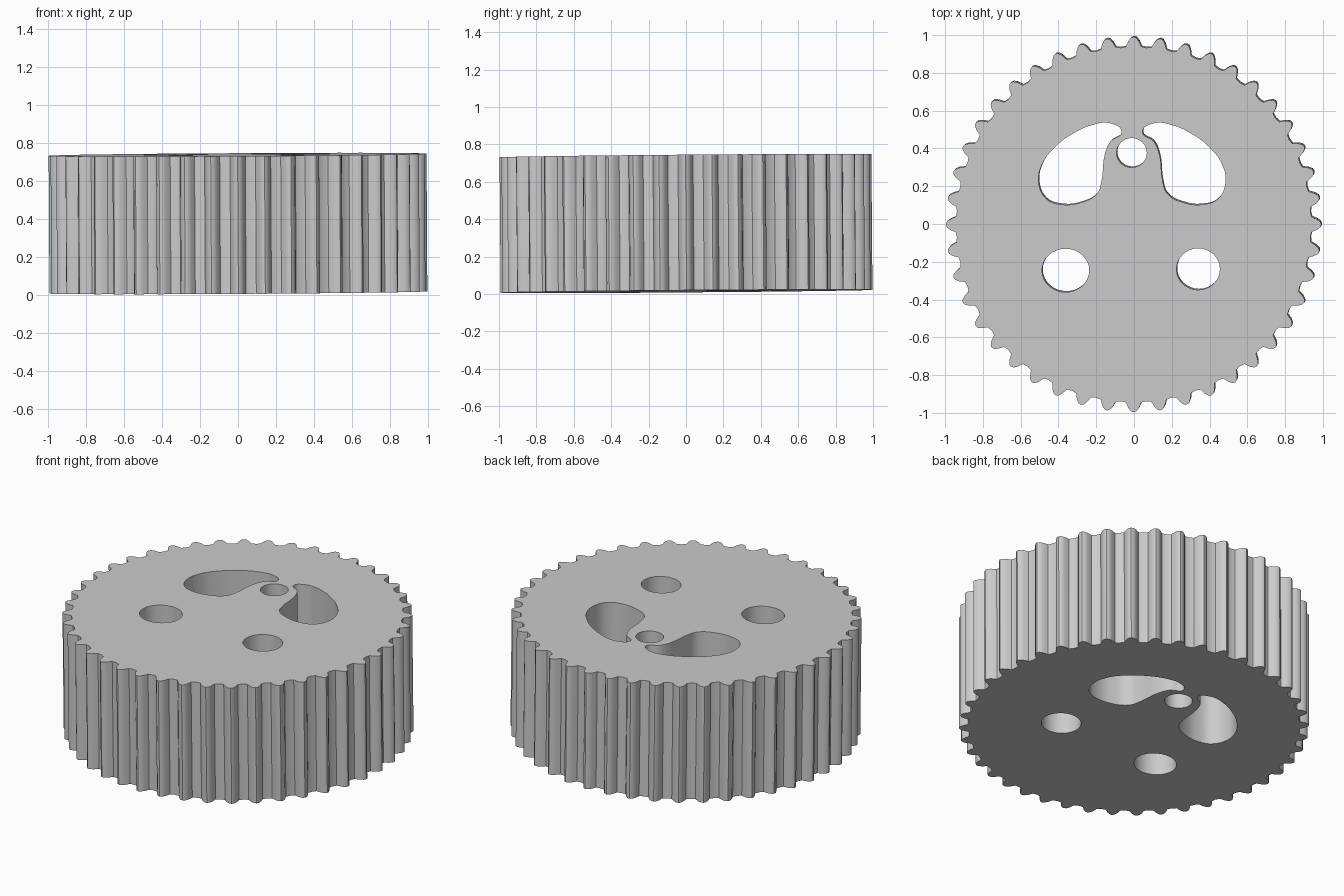
import bpy
from math import sin, cos, pi, radians

if "Cube" in bpy.data.objects:
    bpy.data.objects.remove(bpy.data.objects["Cube"])

TEETH, HEIGHT, BASE = 44, 0.725, 0.014

curve = bpy.data.curves.new("gear_wheel", 'CURVE')
curve.dimensions = '2D'
curve.fill_mode = 'BOTH'
curve.extrude = HEIGHT / 2


def poly(points):
    s = curve.splines.new('POLY')
    s.points.add(len(points) - 1)
    for p, (x, y) in zip(s.points, points):
        p.co = (x, y, 0, 1)
    s.use_cyclic_u = True


def hole(cx, cy, rx, ry, n=32):
    poly([(cx + rx * cos(2 * pi * i / n), cy + ry * sin(2 * pi * i / n)) for i in range(n)])


def smooth_loop(points):
    s = curve.splines.new('BEZIER')
    s.bezier_points.add(len(points) - 1)
    s.resolution_u = 5
    for b, (x, y) in zip(s.bezier_points, points):
        b.co = (x, y, 0)
        b.handle_left_type = b.handle_right_type = 'AUTO'
    s.use_cyclic_u = True


# Toothed rim: rounded tips and shallow valleys
tooth = [(-0.5, 0.938), (-0.30, 0.943), (-0.20, 0.972), (-0.10, 0.989),
         (0.0, 0.994), (0.10, 0.989), (0.20, 0.972), (0.30, 0.943)]
rim = []
for i in range(TEETH):
    for t, r in tooth:
        a = pi / 2 + (i + t) * 2 * pi / TEETH
        rim.append((r * cos(a), r * sin(a)))
poly(rim)

# Pair of mirrored kidney windows
kidney = [(0.055, 0.490), (0.11, 0.535), (0.21, 0.527), (0.32, 0.477), (0.41, 0.408),
          (0.478, 0.315), (0.494, 0.22), (0.455, 0.137), (0.38, 0.107), (0.27, 0.117),
          (0.185, 0.165), (0.162, 0.23), (0.145, 0.37), (0.115, 0.44)]
for side in (-1, 1):
    smooth_loop([(side * x - 0.008, y) for x, y in kidney])

# Small pin hole and two round holes
hole(-0.01, 0.38, 0.08, 0.078)
hole(-0.36, -0.243, 0.125, 0.115)
hole(0.342, -0.236, 0.115, 0.11)

gear = bpy.data.objects.new("gear_wheel", curve)
bpy.context.collection.objects.link(gear)
gear.location.z = BASE + HEIGHT / 2
gear.rotation_euler = (0.008, -0.006, 0)
bpy.context.view_layer.objects.active = gear
gear.select_set(True)
bpy.ops.object.convert(target='MESH')

# Weld caps to walls so the solid is closed
gear = bpy.context.object
weld = gear.modifiers.new("weld", 'WELD')
weld.merge_threshold = 0.0005
bpy.ops.object.modifier_apply(modifier="weld")
bpy.ops.object.shade_smooth_by_angle(angle=radians(35))
